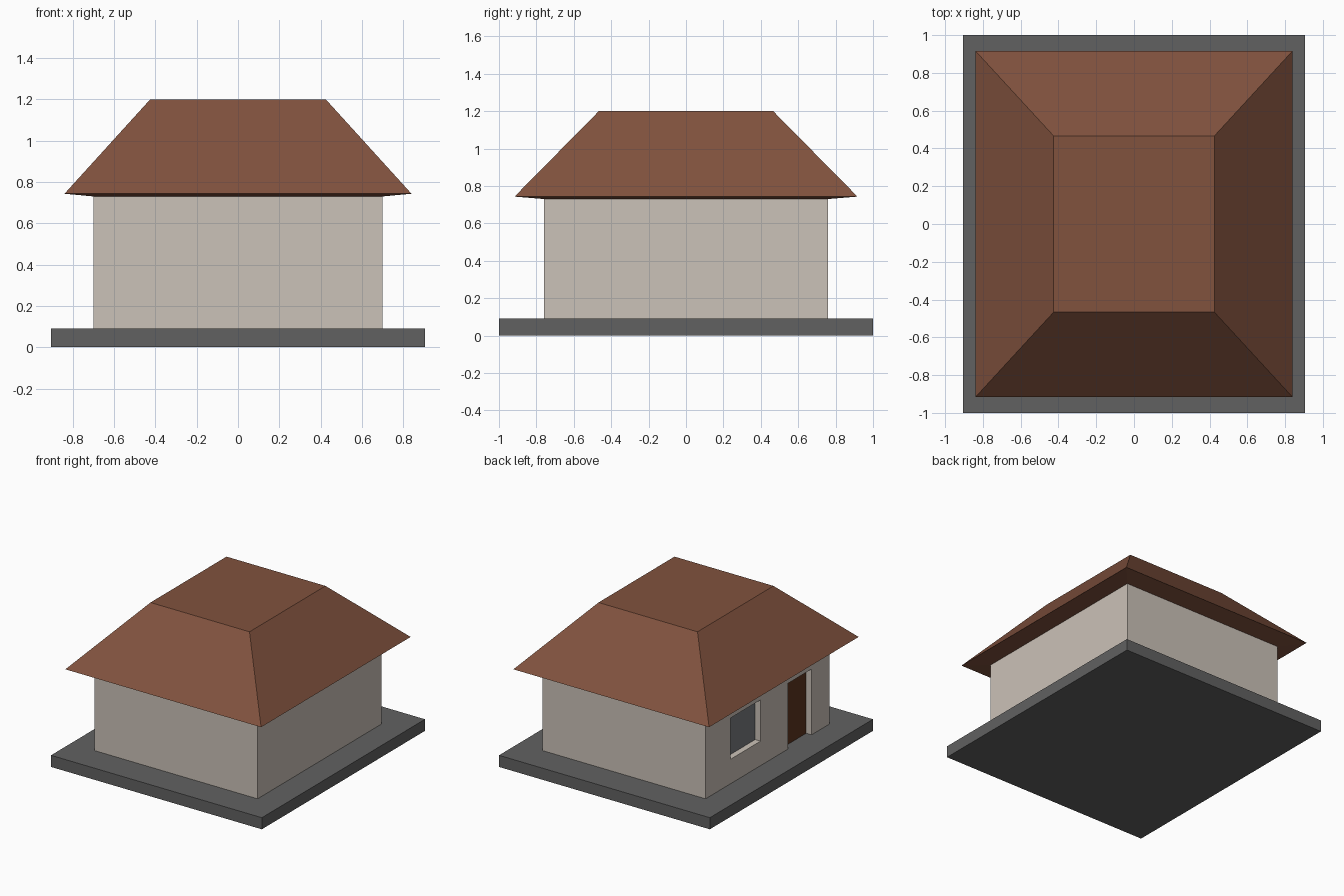
import bpy
import bmesh

if "Cube" in bpy.data.objects:
    bpy.data.objects.remove(bpy.data.objects["Cube"])


def material(name, rgb):
    m = bpy.data.materials.new(name)
    m.diffuse_color = (*rgb, 1)
    m.use_nodes = True
    m.node_tree.nodes["Principled BSDF"].inputs["Base Color"].default_value = m.diffuse_color
    return m


def box(name, x, y, z, mat=None):
    """Box from (min, max) ranges on each axis."""
    bpy.ops.mesh.primitive_cube_add(size=1)
    ob = bpy.context.object
    ob.name = name
    ob.location = [(r[0] + r[1]) / 2 for r in (x, y, z)]
    ob.scale = [r[1] - r[0] for r in (x, y, z)]
    bpy.ops.object.transform_apply(location=True, rotation=False, scale=True)
    if mat:
        ob.data.materials.append(mat)
    return ob


def stacked_rectangles(name, levels, mat):
    """Closed solid through rectangles given as (half x, half y, z)."""
    bm = bmesh.new()
    rings = [[bm.verts.new((sx * hx, sy * hy, z))
              for sx, sy in ((-1, -1), (1, -1), (1, 1), (-1, 1))]
             for hx, hy, z in levels]
    for a, b in zip(rings, rings[1:]):
        for i in range(4):
            j = (i + 1) % 4
            bm.faces.new((a[i], a[j], b[j], b[i]))
    bm.faces.new(rings[0][::-1])
    bm.faces.new(rings[-1])
    bmesh.ops.recalc_face_normals(bm, faces=bm.faces)
    me = bpy.data.meshes.new(name)
    bm.to_mesh(me)
    bm.free()
    me.materials.append(mat)
    ob = bpy.data.objects.new(name, me)
    bpy.context.collection.objects.link(ob)
    return ob


stone = material("stone", (0.12, 0.12, 0.12))
plaster = material("plaster", (0.60, 0.54, 0.48))
tile = material("tile", (0.22, 0.085, 0.048))
wood = material("wood", (0.11, 0.035, 0.014))
glass = material("glass", (0.19, 0.20, 0.215))

WX, WY, FLOOR, EAVE = 0.70, 0.76, 0.09, 0.73
RECESS = 0.05

# Base slab and walls
box("base_slab", (-0.905, 0.905), (-1, 1), (0, FLOOR), stone)
walls = box("walls", (-WX, WX), (-WY, WY), (FLOOR, EAVE), plaster)

# Truncated hip roof with a slightly sloping soffit
stacked_rectangles("roof", [(WX, WY, EAVE), (0.84, 0.917, 0.743),
                            (0.425, 0.466, 1.20)], tile)

# Recessed door and window on the left side
openings = (("door", (-0.54, -0.25), (FLOOR, 0.60), wood),
            ("window", (0.085, 0.453), (0.28, 0.60), glass))
for name, y, z, mat in openings:
    low = z[0] - 0.05 if name == "door" else z[0]
    cutter = box(name + "_cutter", (-WX - 0.1, -WX + RECESS), y, (low, z[1]), plaster)
    cutter.hide_render = True
    cutter.hide_set(True)
    cut = walls.modifiers.new(name + "_opening", 'BOOLEAN')
    cut.object = cutter
    cut.operation = 'DIFFERENCE'
    cut.solver = 'EXACT'
    box(name + "_panel", (-WX + RECESS - 0.004, -WX + RECESS + 0.01), y, z, mat)
